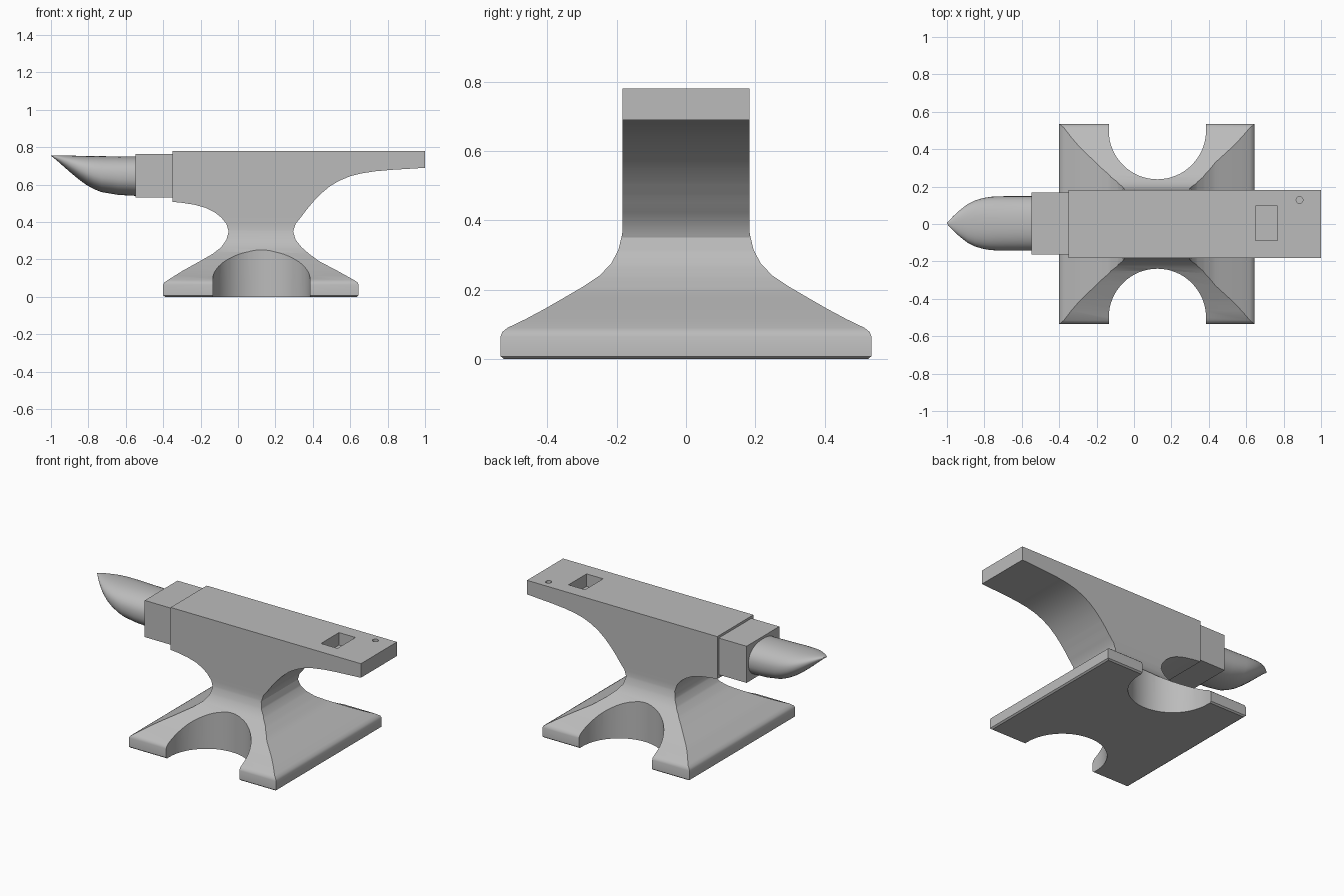
import bpy, bmesh, math

if "Cube" in bpy.data.objects:
    bpy.data.objects.remove(bpy.data.objects["Cube"])

steel = bpy.data.materials.new("grey_steel")
steel.diffuse_color = (0.5, 0.5, 0.5, 1)
steel.use_nodes = True
steel.node_tree.nodes["Principled BSDF"].inputs["Base Color"].default_value = steel.diffuse_color


def make(name, rings):
    """Skin a list of equal-length point rings into a closed solid."""
    bm = bmesh.new()
    vs = [[bm.verts.new(p) for p in r] for r in rings]
    n = len(rings[0])
    for a, b in zip(vs, vs[1:]):
        for i in range(n):
            j = (i + 1) % n
            bm.faces.new((a[i], a[j], b[j], b[i]))
    bm.faces.new(vs[0][::-1])
    bm.faces.new(vs[-1])
    bmesh.ops.recalc_face_normals(bm, faces=bm.faces)
    me = bpy.data.meshes.new(name)
    bm.to_mesh(me)
    bm.free()
    me.materials.append(steel)
    ob = bpy.data.objects.new(name, me)
    bpy.context.collection.objects.link(ob)
    return ob


def prism(name, outline, z0, z1):
    return make(name, [[(x, y, z) for x, y in outline] for z in (z0, z1)])


def rect(x0, x1, y0, y1):
    return [(x0, y0), (x1, y0), (x1, y1), (x0, y1)]


def lerp(table, t):
    for (a, va), (b, vb) in zip(table, table[1:]):
        if t <= b:
            return va + (vb - va) * (t - a) / (b - a)
    return table[-1][1]


def activate(ob):
    bpy.ops.object.select_all(action='DESELECT')
    ob.select_set(True)
    bpy.context.view_layer.objects.active = ob


def cut(ob, cutter):
    cutter.hide_render = True
    m = ob.modifiers.new("cut", 'BOOLEAN')
    m.operation, m.object, m.solver = 'DIFFERENCE', cutter, 'EXACT'
    activate(ob)
    bpy.ops.object.modifier_apply(modifier=m.name)
    bpy.data.objects.remove(cutter)


# body silhouettes as (height, position): horn side, heel side, half depth
left = [(0, -.39), (.008, -.4), (.065, -.4), (.078, -.393), (.09, -.375), (.14, -.295),
        (.19, -.205), (.23, -.135), (.265, -.09), (.305, -.062), (.35, -.05), (.39, -.062),
        (.425, -.09), (.452, -.125), (.475, -.17), (.492, -.23), (.503, -.3), (.508, -.35), (.78, -.35)]
right = [(0, .635), (.008, .645), (.065, .645), (.078, .638), (.09, .62), (.14, .53),
         (.19, .435), (.23, .38), (.265, .34), (.305, .308), (.35, .295), (.39, .308),
         (.43, .34), (.47, .37), (.508, .402), (.55, .442), (.59, .49), (.62, .54), (.645, .6),
         (.66, .66), (.671, .73), (.679, .82), (.685, .92), (.69, 1), (.78, 1)]
depth = [(0, .525), (.008, .535), (.065, .535), (.078, .53), (.09, .515), (.115, .463),
         (.145, .407), (.175, .355), (.207, .3), (.24, .25), (.275, .216), (.315, .195),
         (.36, .184), (.39, .183), (.78, .183)]
levels = sorted({z for t in (left, right, depth) for z, _ in t})
body = make("anvil_body", [
    [(x, y, z) for x, y in rect(lerp(left, z), lerp(right, z), -lerp(depth, z), lerp(depth, z))]
    for z in levels])

# arched notches in the two long sides of the foot
for s in (-1, 1):
    arch = [(.125 + .26 * math.cos(math.pi * i / 32), s * (.5 - .261 * math.sin(math.pi * i / 32)))
            for i in range(33)]
    cut(body, prism("notch_cutter", arch + [(-.135, s * .7), (.385, s * .7)], -.1, .45))

# square and round tool holes in the heel
cut(body, prism("square_hole_cutter", rect(.65, .767, -.088, .095), .70, .9))
cut(body, prism("round_hole_cutter",
                [(.885 + .018 * math.cos(math.tau * i / 20), .128 + .018 * math.sin(math.tau * i / 20))
                 for i in range(20)], .715, .9))

# stepped block between body and horn
step = prism("step_block", rect(-.547, -.34, -.164, .168), .53, .765)

# tapered horn: (x, half width, bottom, top)
profile = [(-.5, .146, .539, .75), (-.547, .146, .54, .75), (-.64, .146, .545, .751),
           (-.73, .145, .56, .752), (-.77, .142, .576, .753), (-.81, .135, .598, .753),
           (-.85, .123, .627, .754), (-.89, .103, .66, .755), (-.93, .072, .695, .756),
           (-.965, .04, .726, .757), (-.988, .016, .745, .757), (-1, .002, .753, .757)]


def power(v):
    return math.copysign(abs(v) ** .88, v)


N = 40
horn = make("horn", [
    [(x, .003 + w * power(math.cos(math.tau * i / N)),
      (lo + hi) / 2 + (hi - lo) / 2 * power(math.sin(math.tau * i / N))) for i in range(N)]
    for x, w, lo, hi in profile])

for ob in (body, step, horn):
    activate(ob)
    bpy.ops.object.shade_smooth_by_angle(angle=math.radians(32))
